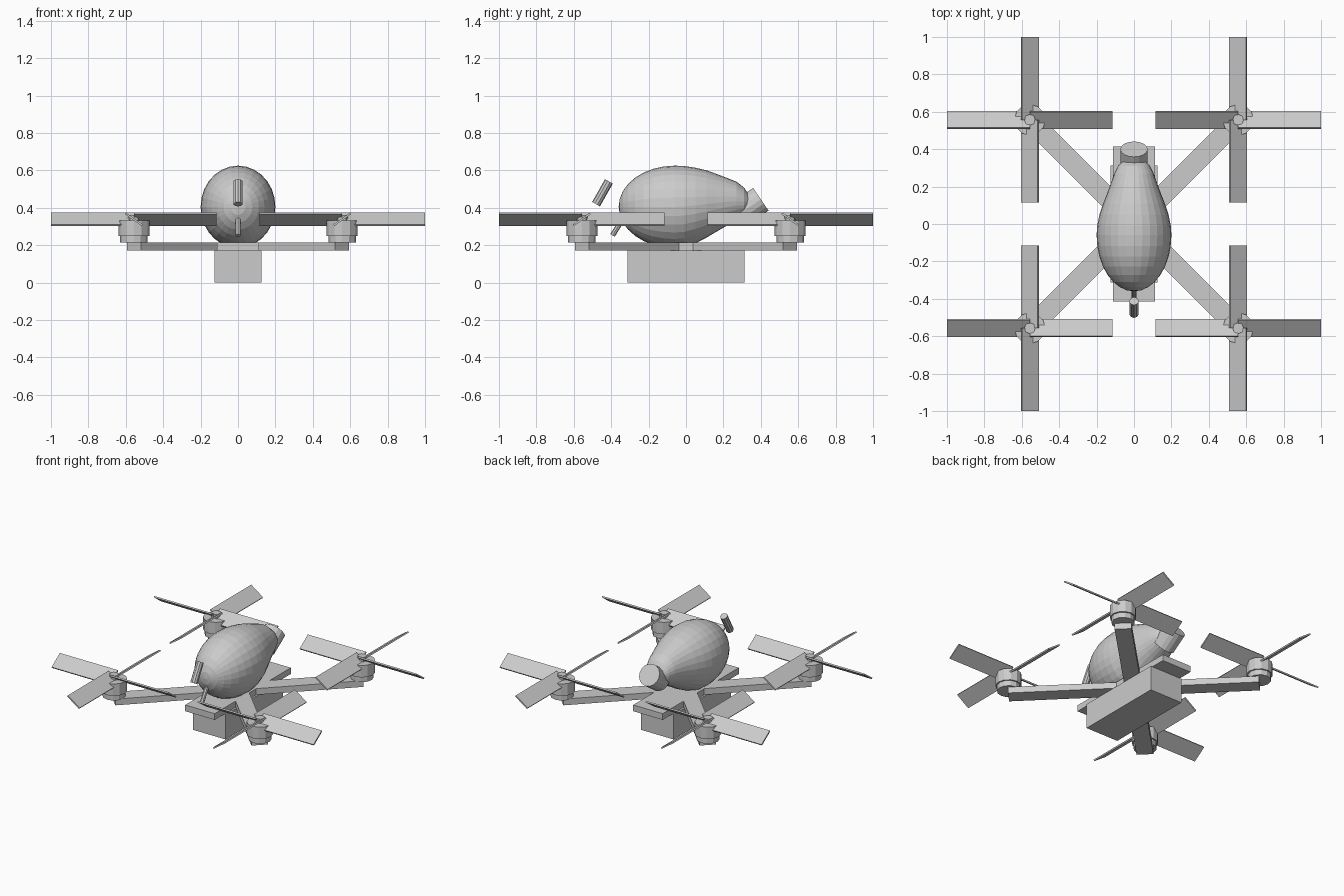
import bpy, bmesh, math
from mathutils import Vector, Matrix

if "Cube" in bpy.data.objects:
    bpy.data.objects.remove(bpy.data.objects["Cube"])


def make(name, bm):
    bmesh.ops.recalc_face_normals(bm, faces=bm.faces)
    me = bpy.data.meshes.new(name)
    bm.to_mesh(me)
    bm.free()
    ob = bpy.data.objects.new(name, me)
    bpy.context.collection.objects.link(ob)
    return ob


def box(name, size, mat):
    bm = bmesh.new()
    bmesh.ops.create_cube(bm, size=1)
    bm.transform(mat @ Matrix.Diagonal((*size, 1)))
    return make(name, bm)


def rod(name, a, b, r, sides):
    a, b = Vector(a), Vector(b)
    bm = bmesh.new()
    bmesh.ops.create_cone(bm, cap_ends=True, segments=sides, radius1=r, radius2=r,
                          depth=(b - a).length)
    rot = (b - a).to_track_quat('Z', 'Y').to_matrix().to_4x4()
    bm.transform(Matrix.Translation((a + b) / 2) @ rot)
    return make(name, bm)


# Base plate and battery box
box("base_plate", (0.225, 0.83, 0.043), Matrix.Translation((0, 0, 0.1925)))
box("battery_box", (0.25, 0.625, 0.172), Matrix.Translation((0, 0, 0.086)))

# Crossed diagonal arms
for i, ang in enumerate((45, 135)):
    box(f"cross_arm_{i}", (1.576, 0.106, 0.043),
        Matrix.Translation((0, 0, 0.1925)) @ Matrix.Rotation(math.radians(ang), 4, 'Z'))

# Motors, hubs and four pitched blades each, neighbours spinning opposite ways
C = 0.557
for sx in (-1, 1):
    for sy in (-1, 1):
        x, y = sx * C, sy * C
        rod("motor_base", (x, y, 0.213), (x, y, 0.252), 0.073, 12)
        rod("motor_can", (x, y, 0.25), (x, y, 0.332), 0.083, 12)
        rod("rotor_hub", (x, y, 0.33), (x, y, 0.362), 0.03, 8)
        pitch = math.radians(-35 * sx * sy)
        for k in range(4):
            mat = (Matrix.Translation((x, y, 0.338))
                   @ Matrix.Rotation(k * math.pi / 2, 4, 'Z')
                   @ Matrix.Translation((0.2215, 0, 0))
                   @ Matrix.Rotation(pitch, 4, 'X'))
            box("rotor_blade", (0.443, 0.11, 0.01), mat)

# Egg-shaped body: rounded nose, tapered tail; stations are (y, z, half width, half height)
stations = []
for i in range(1, 9):
    t = math.pi / 2 * i / 8
    s = math.sin(t)
    stations.append((-0.06 - 0.3 * math.cos(t), 0.405, 0.2 * s, 0.22 * s))
stations += [(-0.01, 0.406, 0.197, 0.217), (0.05, 0.412, 0.185, 0.202),
             (0.11, 0.420, 0.165, 0.180), (0.16, 0.426, 0.145, 0.156),
             (0.22, 0.432, 0.123, 0.127), (0.27, 0.435, 0.105, 0.104),
             (0.31, 0.430, 0.086, 0.078), (0.335, 0.430, 0.06, 0.042)]
N = 28
bm = bmesh.new()
rings = [[bm.verts.new((rx * math.cos(2 * math.pi * j / N), y,
                        z + rz * math.sin(2 * math.pi * j / N))) for j in range(N)]
         for y, z, rx, rz in stations]
for r0, r1 in zip(rings, rings[1:]):
    for j in range(N):
        bm.faces.new((r0[j], r0[(j + 1) % N], r1[(j + 1) % N], r1[j]))
nose = bm.verts.new((0, -0.36, 0.405))
for j in range(N):
    bm.faces.new((nose, rings[0][j], rings[0][(j + 1) % N]))
bm.faces.new(rings[-1])
make("body_shell", bm)

# Tilted tail plug
rod("tail_plug", (0, 0.29, 0.37), (0, 0.40, 0.445), 0.073, 16)

# Slanted rods at the nose
rod("front_rod", (0, -0.481, 0.419), (0, -0.412, 0.541), 0.024, 10)
rod("lower_rod", (0, -0.393, 0.252), (0, -0.34, 0.338), 0.014, 8)
